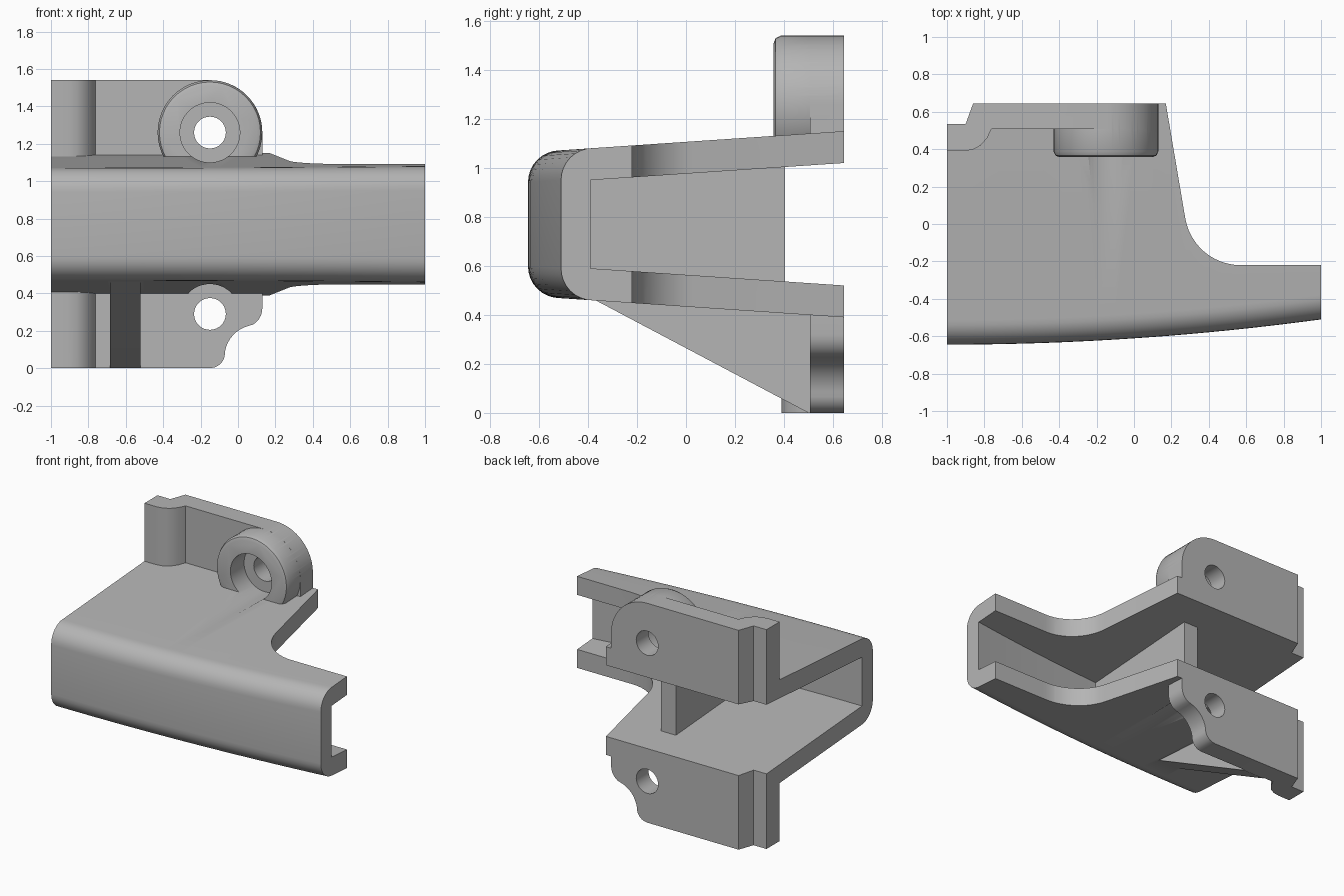
import bpy, bmesh, math

if "Cube" in bpy.data.objects:
    bpy.data.objects.remove(bpy.data.objects["Cube"])

grey = bpy.data.materials.new("plain_grey")
grey.diffuse_color = (0.46, 0.46, 0.46, 1)
grey.use_nodes = True
grey.node_tree.nodes["Principled BSDF"].inputs["Base Color"].default_value = grey.diffuse_color


def loft(name, rings):
    """Closed solid through a row of matching rings."""
    bm = bmesh.new()
    vs = [[bm.verts.new(p) for p in ring] for ring in rings]
    n = len(rings[0])
    for a, b in zip(vs, vs[1:]):
        for i in range(n):
            j = (i + 1) % n
            bm.faces.new((a[i], a[j], b[j], b[i]))
    bm.faces.new(vs[0][::-1])
    bm.faces.new(vs[-1])
    bmesh.ops.recalc_face_normals(bm, faces=bm.faces)
    me = bpy.data.meshes.new(name)
    bm.to_mesh(me)
    bm.free()
    me.materials.append(grey)
    ob = bpy.data.objects.new(name, me)
    bpy.context.collection.objects.link(ob)
    return ob


def place(axis, p, t):
    u, v = p
    return {"x": (t, u, v), "y": (u, t, v), "z": (u, v, t)}[axis]


def prism(name, axis, pts, lo, hi):
    return loft(name, [[place(axis, p, t) for p in pts] for t in (lo, hi)])


def arc(cx, cy, r, a0, a1, n=12):
    angles = [math.radians(a0 + (a1 - a0) * i / n) for i in range(n + 1)]
    return [(cx + r * math.cos(a), cy + r * math.sin(a)) for a in angles]


def turned(name, x, z, profile, n=48):
    """Solid turned about a y-parallel axis; profile is (radius, y)."""
    return loft(name, [[place("y", p, y) for p in arc(x, z, r, 0, 360 - 360 / n, n - 1)]
                       for r, y in profile])


def combine(ob, other, op):
    m = ob.modifiers.new(op.lower(), "BOOLEAN")
    m.operation, m.solver, m.object = op, "EXACT", other
    bpy.context.view_layer.objects.active = ob
    bpy.ops.object.modifier_apply(modifier=m.name)
    bpy.data.objects.remove(other)


# Channel shell: C-shaped section with a bowed front wall
def outer(y):
    return 1.08 + 0.0676 * (y + 0.39)


def section(x):
    f = -0.645 + 0.135 * ((x + 1) / 2) ** 2
    c, g = f + 0.13, f + 0.12
    half = [(0.8, outer(0.8) - 0.13), (0.8, outer(0.8))]
    half += arc(c, outer(c) - 0.13, 0.13, 90, 180, 8)
    half = [(g, outer(g) - 0.13)] + half
    ring = half + [(y, 1.54 - z) for y, z in reversed(half)]
    return [(x, y, z) for y, z in ring]


bracket = loft("channel_bracket", [section(-1 + i / 10) for i in range(21)])

# Plan outline trims the plates
plan = [(-1.2, -1), (-1.2, 0.535), (-0.9, 0.535), (-0.86, 0.645), (0.17, 0.645)]
plan += arc(0.57, 0.08, 0.3, 190, 270) + [(1.2, -0.22), (1.2, -1)]
combine(bracket, prism("plan_cutter", "z", plan, -0.5, 2), "INTERSECT")

# Mounting flanges, stepped in plan with a rounded inner corner
flange_plan = [(-1, 0.535), (-0.9, 0.535), (-0.86, 0.645), (0.13, 0.645), (0.13, 0.507),
               (-0.762, 0.507), (-0.785, 0.46), (-0.82, 0.42), (-0.86, 0.398),
               (-0.91, 0.39), (-1, 0.39)]
upper = [(-1.2, 1.08), (0.13, 1.08)] + arc(-0.15, 1.26, 0.28, 0, 90, 16) + [(-1.2, 1.54)]
lower = [(-1.2, 0), (-0.15, 0)] + arc(-0.15, 0.08, 0.08, 290, 350, 5)
lower += arc(0.1, 0.06, 0.172, 170, 105, 8) + arc(0.03, 0.32, 0.1, 300, 360, 5)
lower += [(0.13, 0.45), (-1.2, 0.45)]
for name, outline in (("upper_flange", upper), ("lower_flange", lower)):
    flange = prism(name, "z", flange_plan, 0, 1.7)
    combine(flange, prism("outline_cutter", "y", outline, 0, 1), "INTERSECT")
    combine(bracket, flange, "UNION")

# Screw boss on the upper flange
boss = turned("screw_boss", -0.15, 1.26,
              [(0.25, 0.358), (0.27, 0.366), (0.28, 0.388), (0.28, 0.6)])
combine(boss, prism("boss_trim", "z", [(-1, 0), (1, 0), (1, 1), (-1, 1)], 0.8, 1.09),
        "DIFFERENCE")
combine(bracket, boss, "UNION")

# Inner web between the plates and gusset below
combine(bracket, prism("inner_web", "x", [(-0.55, 0.53), (0.405, 0.46), (0.405, 1.08),
                                          (-0.55, 1.01)], -0.205, -0.09), "UNION")
combine(bracket, prism("gusset", "x", [(-0.37, 0.46), (0.5, 0), (0.56, 0), (0.56, 0.45),
                                       (-0.3, 0.5)], -0.685, -0.52), "UNION")

# Screw holes with clearance bores running forward
for z in (1.26, 0.29):
    combine(bracket, turned("bore_cutter", -0.15, z, [(0.16, -0.3), (0.16, 0.51)]), "DIFFERENCE")
    combine(bracket, turned("hole_cutter", -0.15, z, [(0.085, 0.3), (0.085, 0.8)], 32), "DIFFERENCE")

bpy.ops.object.select_all(action="DESELECT")
bracket.select_set(True)
bpy.context.view_layer.objects.active = bracket
bpy.ops.object.shade_smooth_by_angle(angle=math.radians(30))
